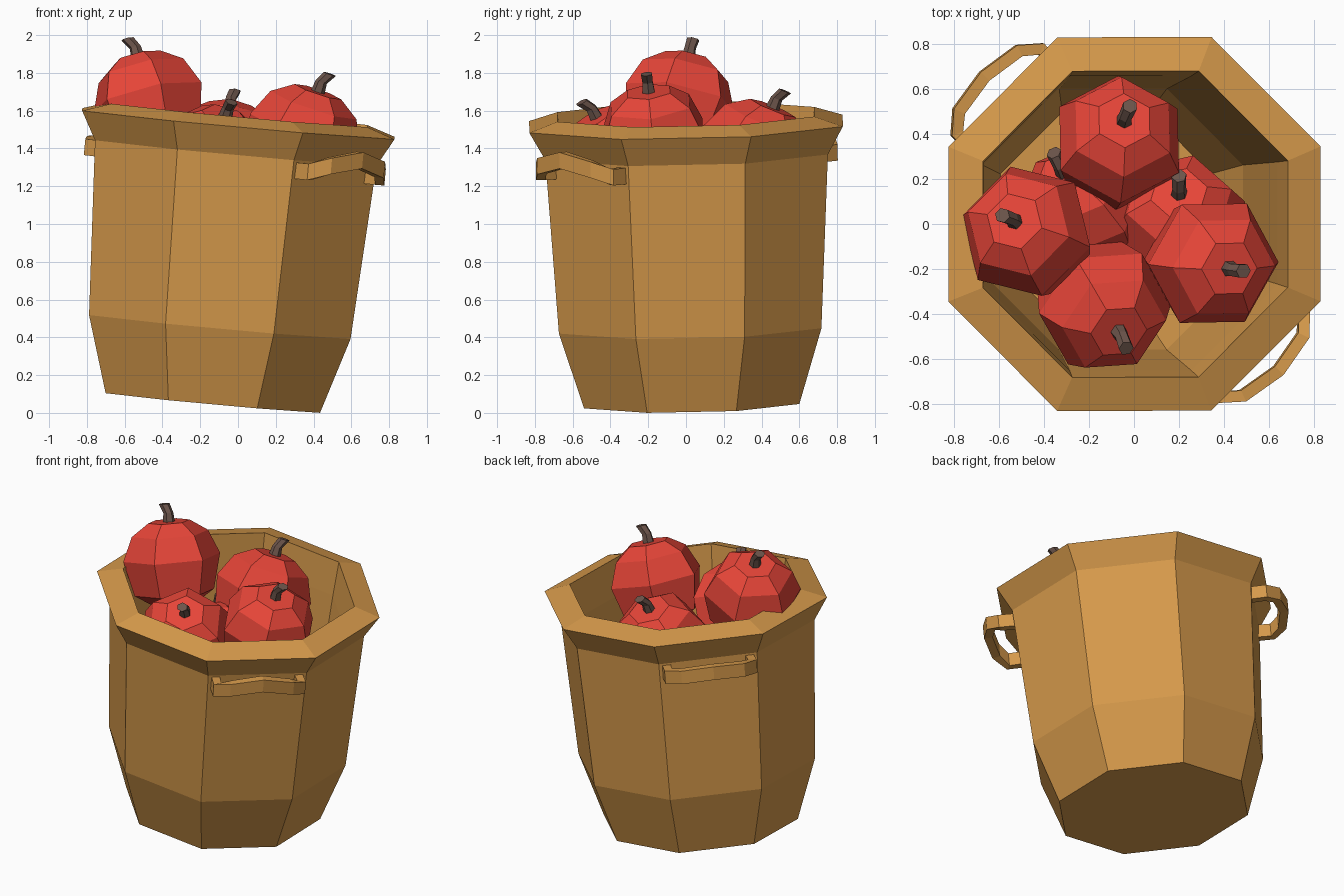
import bpy, bmesh, math
from mathutils import Vector, Matrix

if "Cube" in bpy.data.objects:
    bpy.data.objects.remove(bpy.data.objects["Cube"])


def material(name, rgb):
    m = bpy.data.materials.new(name)
    m.diffuse_color = (*rgb, 1)
    m.use_nodes = True
    m.node_tree.nodes["Principled BSDF"].inputs["Base Color"].default_value = m.diffuse_color
    return m


WOOD = material("wood", (0.67, 0.32, 0.07))
RED = material("red_skin", (0.80, 0.06, 0.04))
STEM = material("stem_brown", (0.15, 0.09, 0.07))


def skin(name, rings, mat, matrix):
    """Bridge equal-length rings of points into a capped solid."""
    bm = bmesh.new()
    loops = [[bm.verts.new(p) for p in ring] for ring in rings]
    n = len(loops[0])
    for a, b in zip(loops, loops[1:]):
        for i in range(n):
            j = (i + 1) % n
            bm.faces.new((a[i], a[j], b[j], b[i]))
    bm.faces.new(loops[0][::-1])
    bm.faces.new(loops[-1])
    bmesh.ops.recalc_face_normals(bm, faces=bm.faces)
    me = bpy.data.meshes.new(name)
    bm.to_mesh(me)
    bm.free()
    me.materials.append(mat)
    ob = bpy.data.objects.new(name, me)
    ob.matrix_world = matrix
    bpy.context.collection.objects.link(ob)
    return ob


def circle(r, z, n, phase=0.0, x=0.0, y=0.0):
    return [(x + r * math.cos(phase + i * math.tau / n),
             y + r * math.sin(phase + i * math.tau / n), z) for i in range(n)]


def aim(origin, direction):
    q = Vector((0, 0, 1)).rotation_difference(Vector(direction))
    return Matrix.Translation(origin) @ q.to_matrix().to_4x4()


# Leaning octagonal bucket: outside wall, flared rim, inside wall and floor
tilt = aim((-0.133, 0.03, 0.057), (0.135, -0.03, 1.475))
profile = [(0.57, 0), (0.695, 0.405), (0.748, 1.33), (0.83, 1.48),
           (0.68, 1.53), (0.655, 1.30), (0.58, 0.43), (0.47, 0.08)]
eighth = math.pi / 8
skin("bucket", [circle(h / math.cos(eighth), z, 8, eighth) for h, z in profile],
     WOOD, tilt)


# Band handles on two opposite diagonal faces
def handle(name, angle, lift):
    path = [(-0.26, 0.72, 0), (-0.265, 0.83, 0.01), (-0.19, 0.895, 0.5),
            (0, 0.925, 1), (0.19, 0.895, 0.5), (0.265, 0.83, 0.01), (0.26, 0.72, 0)]
    rings = []
    for i, (t, n, k) in enumerate(path):
        a, b = path[max(i - 1, 0)], path[min(i + 1, len(path) - 1)]
        d = Vector((b[0] - a[0], b[1] - a[1])).normalized()
        side = Vector((-d.y, d.x, 0)) * 0.027
        up = Vector((0, 0, 0.043))
        c = Vector((t, n, 1.275 + lift * k))
        rings.append([c + side + up, c + side - up, c - side - up, c - side + up])
    skin(name, rings, WOOD, tilt @ Matrix.Rotation(angle, 4, 'Z'))


handle("handle_front_right", math.radians(-135), 0.085)
handle("handle_back_left", math.radians(45), 0.03)

# Six-sided fruits: centre, axis direction, phase, stem bend
fruits = [
    ((-0.07, 0.36, 1.37), (0.03, 0.11, 0.27), 30, 60),
    ((-0.47, -0.04, 1.63), (-0.07, 0.06, 0.29), 45, 170),
    ((-0.14, -0.36, 1.34), (0.08, -0.13, 0.25), 0, -80),
    ((0.34, -0.17, 1.45), (0.09, -0.03, 0.27), 0, 0),
    ((0.20, 0.01, 1.12), (0.0, 0.14, 0.26), 15, 90),
    ((-0.22, 0.06, 1.08), (-0.11, 0.20, 0.22), 20, 110),
]
body = [(0.11, -0.27), (0.25, -0.18), (0.305, 0.04), (0.24, 0.19), (0.13, 0.265), (0.04, 0.265)]
stem = [(0.04, 0.24, 0), (0.031, 0.32, 0.0), (0.034, 0.375, 0.03)]
for i, (centre, axis, phase, bend) in enumerate(fruits, 1):
    m = aim(centre, axis)
    ph, be = math.radians(phase), math.radians(bend)
    skin(f"fruit_{i}", [circle(r, z, 6, ph) for r, z in body], RED, m)
    skin(f"fruit_stem_{i}",
         [circle(r, z, 6, ph, o * math.cos(be), o * math.sin(be)) for r, z, o in stem],
         STEM, m)
